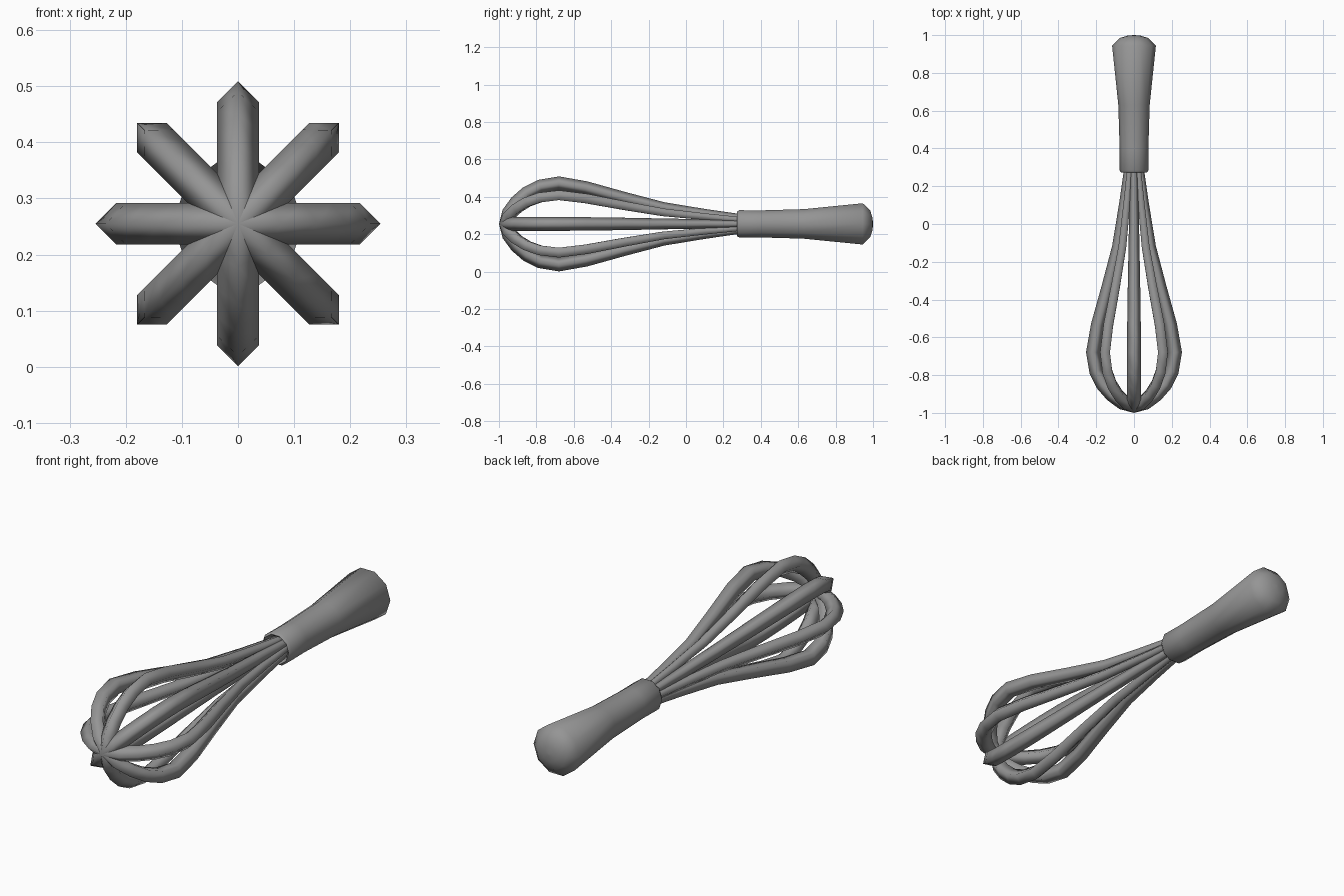
import bpy, bmesh, math
from mathutils import Vector, Matrix

if "Cube" in bpy.data.objects:
    bpy.data.objects.remove(bpy.data.objects["Cube"], do_unlink=True)

AXIS_Z = 0.255

grey = bpy.data.materials.new("grey")
grey.use_nodes = True
grey.diffuse_color = (0.3, 0.3, 0.3, 1)
grey.node_tree.nodes["Principled BSDF"].inputs["Base Color"].default_value = (0.3, 0.3, 0.3, 1)


def skin(name, rings, angle):
    """Join rings of points into a capped, smooth tube."""
    bm = bmesh.new()
    loops = [[bm.verts.new(p) for p in ring] for ring in rings]
    n = len(loops[0])
    for a, b in zip(loops, loops[1:]):
        for i in range(n):
            j = (i + 1) % n
            bm.faces.new((a[i], a[j], b[j], b[i]))
    bm.faces.new(loops[0])
    bm.faces.new(loops[-1])
    bmesh.ops.remove_doubles(bm, verts=bm.verts, dist=1e-5)
    bmesh.ops.recalc_face_normals(bm, faces=bm.faces)
    mesh = bpy.data.meshes.new(name)
    bm.to_mesh(mesh)
    bm.free()
    mesh.materials.append(grey)
    obj = bpy.data.objects.new(name, mesh)
    obj.location.z = AXIS_Z
    bpy.context.collection.objects.link(obj)
    bpy.ops.object.select_all(action="DESELECT")
    obj.select_set(True)
    bpy.context.view_layer.objects.active = obj
    bpy.ops.object.shade_smooth_by_angle(angle=math.radians(angle))
    return obj


# Wire loops: (distance from axis, y, half thickness) for half a loop
half = [(0, -.963, .037), (.06, -.947, .037), (.117, -.905, .037),
        (.165, -.85, .037), (.2, -.78, .037), (.217, -.68, .037),
        (.192, -.535, .036), (.138, -.33, .033), (.087, -.12, .029),
        (.055, .1, .025), (.033, .28, .021), (.028, .36, .02)]
path = [(-r, y, w) for r, y, w in reversed(half[1:])] + half

for k in range(4):
    turn = Matrix.Rotation(k * math.pi / 4, 3, "Y")
    rings = []
    for i, (r, y, w) in enumerate(path):
        before, after = path[max(i - 1, 0)], path[min(i + 1, len(path) - 1)]
        tangent = Vector((after[0] - before[0], after[1] - before[1], 0)).normalized()
        out = Vector((tangent.y, -tangent.x, 0))
        side = Vector((0, 0, 1))
        centre = Vector((r, y, 0))
        rings.append([turn @ (centre + d * w) for d in (out, side, -out, -side)])
    skin(f"wire_loop_{k + 1}", rings, 180)

# Handle: ten-sided lathe with a recessed front socket and a domed end
profile = [(.05, .35), (.056, .285), (.068, .272), (.077, .285), (.076, .4),
           (.083, .63), (.116, .945), (.075, .985), (.035, .997)]
handle = []
for r, y in profile:
    angles = [i * math.tau / 10 for i in range(10)]
    handle.append([(r * math.cos(a), y, r * math.sin(a)) for a in angles])
handle.append([(0, 1, 0)] * 10)


def lathe_rings(rings):
    """Pull the last ring to a tiny disc so the dome closes cleanly."""
    tip = [(.004 * math.cos(i * math.tau / 10), 1, .004 * math.sin(i * math.tau / 10))
           for i in range(10)]
    return rings[:-1] + [tip]


skin("handle", lathe_rings(handle), 65)
